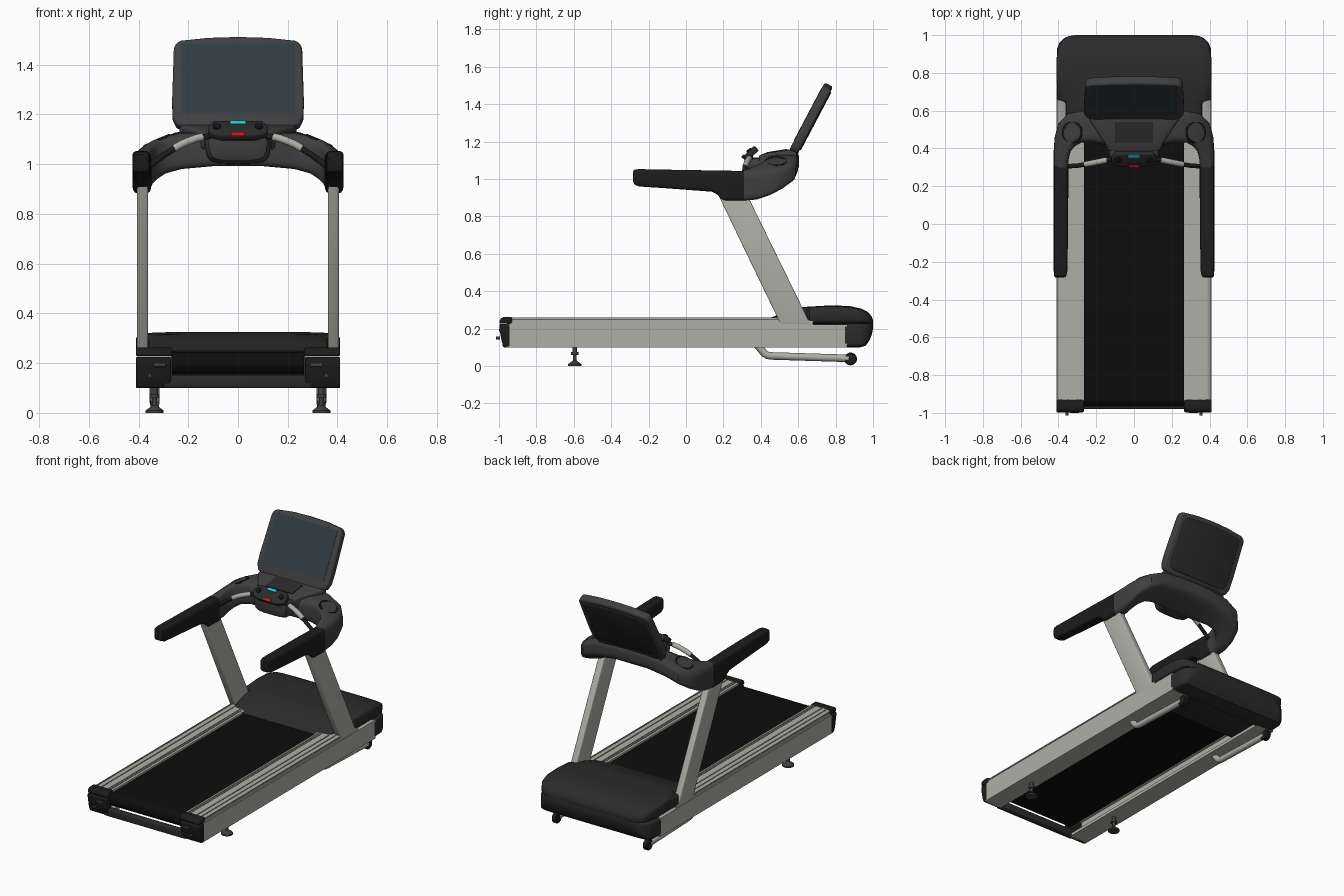
import bpy, bmesh, math
from mathutils import Matrix, Vector

if "Cube" in bpy.data.objects:
    bpy.data.objects.remove(bpy.data.objects["Cube"])


def mat(name, r, g, b):
    m = bpy.data.materials.new(name)
    m.diffuse_color = (r, g, b, 1)
    m.use_nodes = True
    m.node_tree.nodes["Principled BSDF"].inputs["Base Color"].default_value = m.diffuse_color
    return m


SILVER = mat("silver", .43, .43, .39)
BLACK = mat("black", .012, .012, .012)
DARK = mat("dark_plastic", .024, .024, .025)
GREY = mat("grey_plastic", .05, .05, .053)
BELT = mat("belt_rubber", .004, .004, .004)
GLASS = mat("glass", .03, .045, .053)
RED = mat("red", .6, .01, .02)
CYAN = mat("cyan", .02, .6, .65)


def finish(bm, name, material, bevel=0, mirror=False, m=None):
    bmesh.ops.recalc_face_normals(bm, faces=bm.faces)
    if bevel:
        edges = [e for e in bm.edges if e.is_manifold and e.calc_face_angle() > .6]
        bmesh.ops.bevel(bm, geom=edges, offset=bevel, segments=3, profile=.5,
                        affect='EDGES', clamp_overlap=True)
    if m:
        bm.transform(m)
    me = bpy.data.meshes.new(name)
    bm.to_mesh(me)
    bm.free()
    ob = bpy.data.objects.new(name, me)
    bpy.context.collection.objects.link(ob)
    me.materials.append(material)
    bpy.ops.object.select_all(action='DESELECT')
    ob.select_set(True)
    bpy.context.view_layer.objects.active = ob
    bpy.ops.object.shade_smooth_by_angle(angle=math.radians(35))
    if mirror:
        ob.modifiers.new("Mirror", 'MIRROR')
    return ob


def loft(name, rings, material, caps=(True, True), **kw):
    bm = bmesh.new()
    vs = [[bm.verts.new(p) for p in r] for r in rings]
    n = len(vs[0])
    for a, b in zip(vs, vs[1:]):
        for i in range(n):
            bm.faces.new((a[i], a[(i + 1) % n], b[(i + 1) % n], b[i]))
    if caps[0]:
        bm.faces.new(vs[0])
    if caps[1]:
        bm.faces.new(vs[-1])
    return finish(bm, name, material, **kw)


def ring(a, b, c, d, e=5, n=32):
    """Rounded section spanned by four corners (a, b below; d, c above)."""
    a, b, c, d = map(Vector, (a, b, c, d))
    pts = []
    for i in range(n):
        t = 2 * math.pi * (i + .5) / n
        u, v = [.5 + .5 * math.copysign(abs(f(t)) ** (2 / e), f(t)) for f in (math.cos, math.sin)]
        pts.append((a * (1 - u) + b * u) * (1 - v) + (d * (1 - u) + c * u) * v)
    return pts


def box_ring(y, x0, x1, z0, z1, e=5):
    return ring((x0, y, z0), (x1, y, z0), (x1, y, z1), (x0, y, z1), e)


def prism(name, pts, axis, lo, hi, material, **kw):
    to3 = (lambda k, p: (k, p[0], p[1])) if axis == 'x' else (lambda k, p: (p[0], k, p[1]))
    return loft(name, [[to3(k, p) for p in pts] for k in (lo, hi)], material, **kw)


def box(name, x0, x1, y0, y1, z0, z1, material, **kw):
    return prism(name, [(x0, z0), (x1, z0), (x1, z1), (x0, z1)], 'y', y0, y1, material, **kw)


def lathe(name, profile, material, m, n=32, **kw):
    rings = [[(r * math.cos(2 * math.pi * i / n), r * math.sin(2 * math.pi * i / n), z)
              for i in range(n)] for r, z in profile]
    return loft(name, rings, material, m=m, **kw)


def tube(name, path, r, material, n=16):
    path = [Vector(p) for p in path]
    rings = []
    for i, p in enumerate(path):
        t = (path[min(i + 1, len(path) - 1)] - path[max(i - 1, 0)]).normalized()
        q = t.to_track_quat('Z', 'Y')
        rings.append([p + q @ Vector((r * math.cos(2 * math.pi * k / n),
                                      r * math.sin(2 * math.pi * k / n), 0)) for k in range(n)])
    return loft(name, rings, material, mirror=True)


T = Matrix.Translation
R = Matrix.Rotation

# Running deck: belt loop, side beams, ribbed foot rails
belt = [(cy + .046 * math.cos(math.radians(a)), .2 + .046 * math.sin(math.radians(a)))
        for cy, s in ((.58, -90), (-.92, 90)) for a in range(s, s + 181, 15)]
prism("running_belt", belt, 'x', -.265, .265, BELT)
prism("side_beam", [(.28, .1), (.41, .1), (.41, .222), (.36, .222), (.36, .12), (.28, .12)],
      'y', -.96, .86, SILVER, mirror=True)
rail = [(.267, .222), (.405, .222), (.405, .238), (.4, .238), (.4, .243), (.405, .243),
        (.405, .25), (.395, .257)]
for x in (.385, .35, .30, .285):
    rail += [(x + .003, .259), (x + .003, .254), (x - .003, .254), (x - .003, .259)]
prism("foot_rail", rail + [(.267, .257)], 'y', -.95, .52, SILVER, mirror=True)
box("upright_base_rail", .3, .405, .5, .68, .215, .245, SILVER, mirror=True)

# Rear end caps and crossbar
prism("end_cap_lower", [(-.94, .1), (-.972, .1), (-.985, .13), (-.998, .2), (-.998, .225), (-.94, .225)],
      'x', .27, .411, BLACK, bevel=.008, mirror=True)
prism("end_cap_upper", [(-.93, .228), (-.998, .228), (-.995, .25), (-.98, .262), (-.93, .262)],
      'x', .265, .411, BLACK, bevel=.008, mirror=True)
box("rear_crossbar", -.3, .3, -.98, -.94, .1, .15, DARK, bevel=.008)
lathe("cap_bolt", [(.008, 0), (.008, .02)], GREY, T((.355, -.995, .15)) @ R(math.pi / 2, 4, 'X'),
      n=16, mirror=True)
box("cap_slot", .29, .34, -1, -.98, .185, .2, GREY, bevel=.004, mirror=True)

# Motor hood and nose shell
hood = [(.43, .36, .25), (.5, .36, .277), (.57, .36, .303), (.63, .36, .316), (.645, .365, .317),
        (.66, .408, .318), (.78, .41, .325), (.88, .41, .32), (.94, .4, .306), (.975, .38, .287),
        (.993, .35, .265), (1, .31, .245)]
loft("motor_hood", [box_ring(y, -w, w, .222, z, 7) for y, w, z in hood], DARK)
nose = [(.85, .411, .1), (.93, .407, .1), (.96, .395, .108), (.983, .372, .14), (.995, .345, .175),
        (1, .31, .2)]
loft("nose_shell", [box_ring(y, -w, w, z, .23, 12) for y, w, z in nose], DARK)
box("motor_pan", -.3, .3, .6, .87, .125, .225, DARK, bevel=.01)

# Uprights
prism("upright", [(.505, .225), (.665, .225), (.325, .92), (.17, .92)], 'x', .362, .406, SILVER,
      bevel=.006, mirror=True)

# Rear feet, incline arms and wheels
lathe("levelling_foot", [(.036, 0), (.036, .01), (.025, .018), (.014, .026), (.01, .03), (.01, .06),
                         (.02, .06), (.02, .075), (.013, .075), (.013, .12)],
      GREY, T((.335, -.595, 0)), mirror=True)
tube("incline_arm", [(.335, .375, .12), (.335, .42, .066), (.335, .435, .057), (.335, .46, .054),
                     (.335, .87, .041)], .02, SILVER)
lathe("transport_wheel", [(.028, -.017), (.034, -.012), (.034, .012), (.028, .017)], BLACK,
      T((.335, .88, .038)) @ R(math.pi / 2, 4, 'Y'), mirror=True)

# Padded arm rests
arm = [(-.283, .368, .418, .985, 1.04), (-.275, .358, .423, .97, 1.05), (-.25, .353, .425, .96, 1.053),
       (-.1, .35, .425, .95, 1.05), (.14, .348, .425, .932, 1.046), (.17, .348, .425, .915, 1.045),
       (.19, .348, .425, .892, 1.045), (.21, .348, .425, .885, 1.045), (.31, .348, .425, .883, 1.043)]
loft("arm_rest", [box_ring(*s) for s in arm], BLACK, mirror=True)

# Console bridge: inner x,y / outer x,y / bottom z in,out / top z in,out
bridge = [(.348, .30, .425, .30, .883, .883, 1.045, 1.043),
          (.345, .35, .425, .39, .89, .89, 1.075, 1.043),
          (.335, .385, .42, .46, .91, .91, 1.095, 1.047),
          (.315, .41, .402, .53, .93, .945, 1.112, 1.06),
          (.28, .43, .35, .585, .953, .985, 1.122, 1.09),
          (.22, .43, .26, .6, .968, 1.02, 1.125, 1.13),
          (.1, .41, .12, .603, .978, 1.04, 1.12, 1.15),
          (0, .405, 0, .605, .98, 1.04, 1.12, 1.152)]
loft("console_bridge", [ring((a, b, e), (c, d, f), (c, d, h), (a, b, g), 4)
                        for a, b, c, d, e, f, g, h in bridge], GREY, caps=(True, False), mirror=True)
cup = T((.325, .485, 1.09)) @ R(.42, 4, 'Y')
lathe("cup_holder_rim", [(.06, -.03), (.06, .006), (.055, .01), (.048, .008), (.044, -.004)],
      BLACK, cup, mirror=True)

# Centre dash, control pod and tilted key panel
loft("dash_panel", [box_ring(.39, -.135, .135, 1.05, 1.125, 10), box_ring(.42, -.15, .15, 1.06, 1.138, 10),
                    box_ring(.55, -.235, .235, 1.08, 1.158, 10), box_ring(.59, -.235, .235, 1.09, 1.16, 10)],
     GREY)
prism("dash_inset", [(.43, 1.13), (.54, 1.145), (.54, 1.161), (.43, 1.143)], 'x', -.1, .1, DARK)
loft("control_pod", [ring((-w + .02, y, z), (w - .02, y, z), (w, y, 1.115), (-w, y, 1.115), 4)
                     for y, w, z in ((.325, .1, 1.04), (.335, .125, 1.015), (.36, .138, 1.003),
                                     (.45, .142, 1))], GREY)
panel = T((0, .345, 1.135)) @ R(.7, 4, 'X')
prism("key_panel", [(-.1, -.045), (.1, -.045), (.12, -.01), (.115, .03), (.07, .046), (-.07, .046),
                    (-.115, .03), (-.12, -.01)], 'y', -.016, .016, DARK, bevel=.007,
      m=panel @ R(math.pi / 2, 4, 'X'))
box("speed_key", -.032, .032, .022, .042, .01, .021, CYAN, bevel=.004, m=panel)
box("stop_key", -.028, .028, -.048, -.03, .006, .021, RED, bevel=.004, m=panel)
lathe("key_knob", [(.016, .01), (.016, .022), (.011, .026)], BLACK, panel @ T((.085, .005, 0)),
      n=20, mirror=True)

# Pulse grips
tube("grip_bar", [(.1, .348, 1.115), (.15, .337, 1.108), (.2, .327, 1.092), (.25, .317, 1.067),
                  (.3, .309, 1.035), (.36, .305, .99)], .012, BLACK)
tube("grip_sensor", [(.142, .339, 1.11), (.17, .333, 1.103), (.2, .327, 1.092), (.23, .321, 1.079),
                     (.257, .316, 1.063)], .0155, SILVER)

# Tilted display
tilt = T((0, .55, 1.152)) @ R(-.485, 4, 'X')
half = [(.215, 0), (.248, .012), (.263, .05), (.265, .12), (.258, .36), (.25, .382), (.23, .394),
        (.12, .407)]
outline = half + [(0, .411)] + [(-x, z) for x, z in reversed(half)]
prism("display_housing", outline, 'y', 0, .05, GREY, bevel=.012, m=tilt)
prism("display_back", [(x * .86, .03 + z * .86) for x, z in outline], 'y', .03, .056, DARK,
      bevel=.008, m=tilt)
box("display_glass", -.227, .227, -.002, .01, .06, .375, GLASS, m=tilt)
box("display_neck", -.2, .2, .015, .05, -.05, .03, DARK, bevel=.008, m=tilt)
